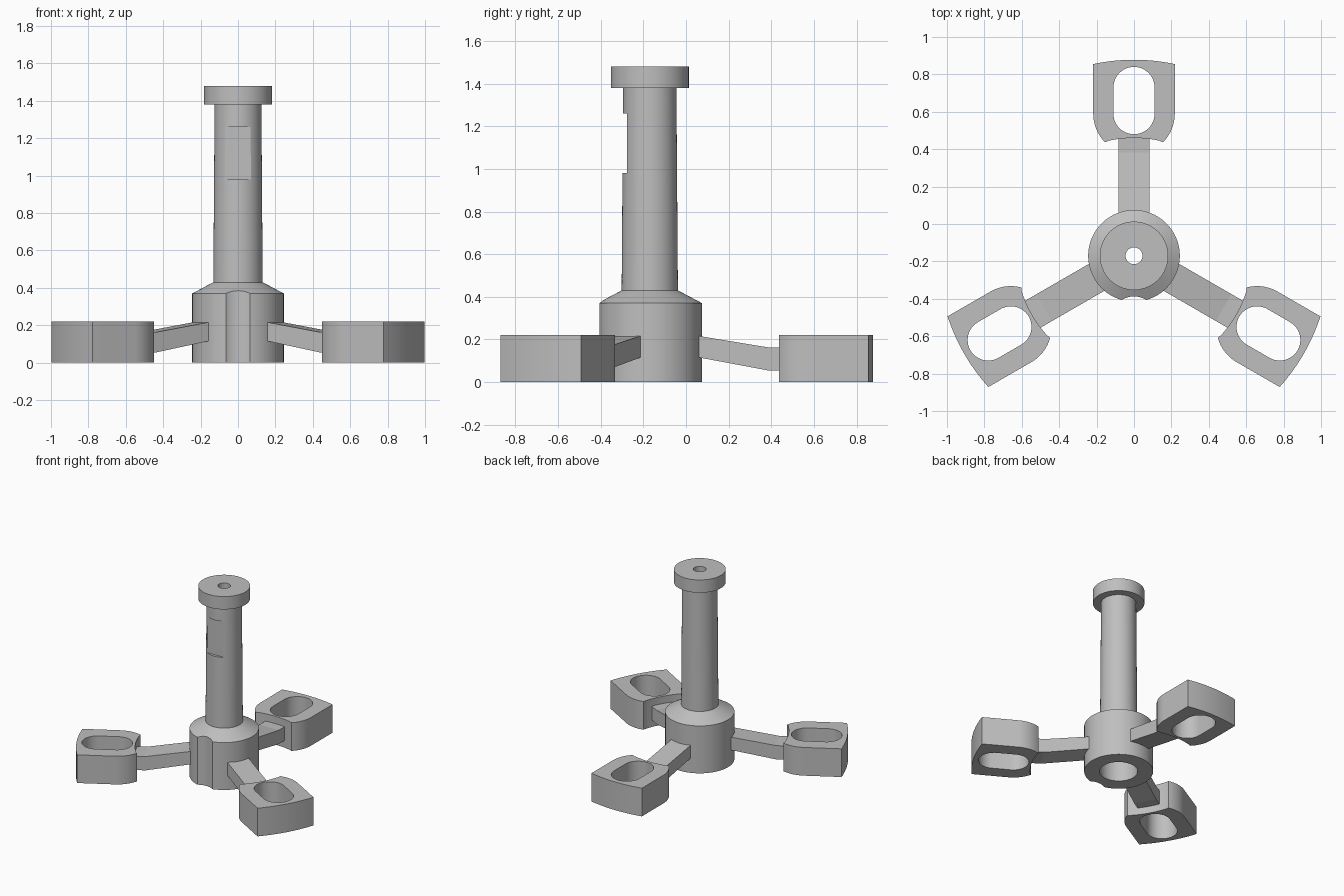
import bpy, bmesh
from math import sin, cos, asin, acos, pi, radians, sqrt
from mathutils import Vector

old = bpy.data.objects.get("Cube")
if old:
    bpy.data.objects.remove(old, do_unlink=True)

HUB_Y = -0.17          # the hub axis sits forward of the middle
ARM_HALF = 0.083

grey = bpy.data.materials.new("plain_grey")
grey.use_nodes = True
grey.diffuse_color = (0.52, 0.52, 0.52, 1)
grey.node_tree.nodes["Principled BSDF"].inputs["Base Color"].default_value = (0.52, 0.52, 0.52, 1)


def add_object(name, bm):
    bmesh.ops.remove_doubles(bm, verts=bm.verts, dist=1e-5)
    bmesh.ops.recalc_face_normals(bm, faces=bm.faces)
    mesh = bpy.data.meshes.new(name)
    bm.to_mesh(mesh)
    bm.free()
    mesh.materials.append(grey)
    obj = bpy.data.objects.new(name, mesh)
    bpy.context.collection.objects.link(obj)
    return obj


def prism(name, points, direction):
    """Extrude a closed outline of 3D points along a direction."""
    bm = bmesh.new()
    face = bm.faces.new([bm.verts.new(p) for p in points])
    side = bmesh.ops.extrude_face_region(bm, geom=[face], use_keep_orig=True)
    top = [v for v in side["geom"] if isinstance(v, bmesh.types.BMVert)]
    bmesh.ops.translate(bm, verts=top, vec=Vector(direction))
    return add_object(name, bm)


def lathe(name, profile, steps=96):
    """Spin a closed (radius, height) profile about z."""
    bm = bmesh.new()
    verts = [bm.verts.new((r, 0, z)) for r, z in profile]
    edges = [bm.edges.new((verts[i - 1], verts[i])) for i in range(len(verts))]
    bmesh.ops.spin(bm, geom=verts + edges, cent=(0, 0, 0), axis=(0, 0, 1),
                   angle=2 * pi, steps=steps)
    return add_object(name, bm)


def arc(cx, cy, r, start, end, n=16, z=0):
    angles = [start + (end - start) * i / n for i in range(n + 1)]
    return [(cx + r * cos(a), cy + r * sin(a), z) for a in angles]


def activate(obj):
    bpy.ops.object.select_all(action="DESELECT")
    obj.select_set(True)
    bpy.context.view_layer.objects.active = obj


def cut(obj, cutter):
    cutter.hide_render = True
    mod = obj.modifiers.new("cut", "BOOLEAN")
    mod.operation = "DIFFERENCE"
    mod.solver = "EXACT"
    mod.object = cutter
    activate(obj)
    bpy.ops.object.modifier_apply(modifier=mod.name)
    bpy.data.objects.remove(cutter, do_unlink=True)


def smooth(obj):
    activate(obj)
    bpy.ops.object.shade_smooth_by_angle(angle=radians(25))


# Hub, tapered stem and top flange with a stepped bore
body = lathe("hub_and_stem", [
    (0.135, 0), (0.245, 0), (0.245, 0.37), (0.132, 0.43), (0.125, 1.38),
    (0.183, 1.38), (0.183, 1.48), (0.045, 1.48), (0.045, 0.30), (0.135, 0.30)])

# Shallow round groove down the front of the hub
cut(body, prism("groove_cutter", arc(0, -0.337, 0.12, 0, 2 * pi * 63 / 64, 63, -0.1), (0, 0, 0.6)))

# Flat recess on the front of the stem
cut(body, prism("flat_cutter", [(-0.15, -0.3, 0.98), (0.15, -0.3, 0.98),
                                (0.15, -0.107, 0.98), (-0.15, -0.107, 0.98)], (0, 0, 0.28)))
body.location.y = HUB_Y
smooth(body)

# Slotted foot pad: inner and outer ends are concentric with the hub
INNER_R, OUTER_R, PAD_HALF, SLOT_R = 0.63, 1.048, 0.218, 0.11
SLOT_NEAR, SLOT_FAR = 0.76, 0.90
corner_x = 0.155
outer = asin(PAD_HALF / OUTER_R)
inner = asin(corner_x / INNER_R)
shoulder = acos(corner_x / PAD_HALF)
outline = (arc(0, 0, OUTER_R, pi / 2 - outer, pi / 2 + outer)
           + arc(0, SLOT_NEAR, PAD_HALF, pi, pi + shoulder, 12)
           + arc(0, 0, INNER_R, pi / 2 + inner, pi / 2 - inner)[1:-1]
           + arc(0, SLOT_NEAR, PAD_HALF, -shoulder, 0, 12))
pad = prism("foot_pad_back", outline, (0, 0, 0.22))
slot = arc(0, SLOT_FAR, SLOT_R, 0, pi, 24, -0.1) + arc(0, SLOT_NEAR, SLOT_R, pi, 2 * pi, 24, -0.1)
cut(pad, prism("slot_cutter", slot, (0, 0, 0.5)))
smooth(pad)

# Bent arm: slopes down from the hub, then runs level into the pad
arm = prism("arm_back", [(-ARM_HALF, r, z) for r, z in (
    (0.2, 0.221), (0.2, 0.121), (0.553, 0.055), (0.635, 0.055),
    (0.635, 0.163), (0.553, 0.163))], (2 * ARM_HALF, 0, 0))

# Three arms and pads, a third of a turn apart
for part, base in ((arm, "arm"), (pad, "foot_pad")):
    part.location.y = HUB_Y
    for i, side in enumerate(("front_right", "front_left"), 1):
        twin = bpy.data.objects.new(f"{base}_{side}", part.data)
        twin.location.y = HUB_Y
        twin.rotation_euler.z = i * 2 * pi / 3
        bpy.context.collection.objects.link(twin)
